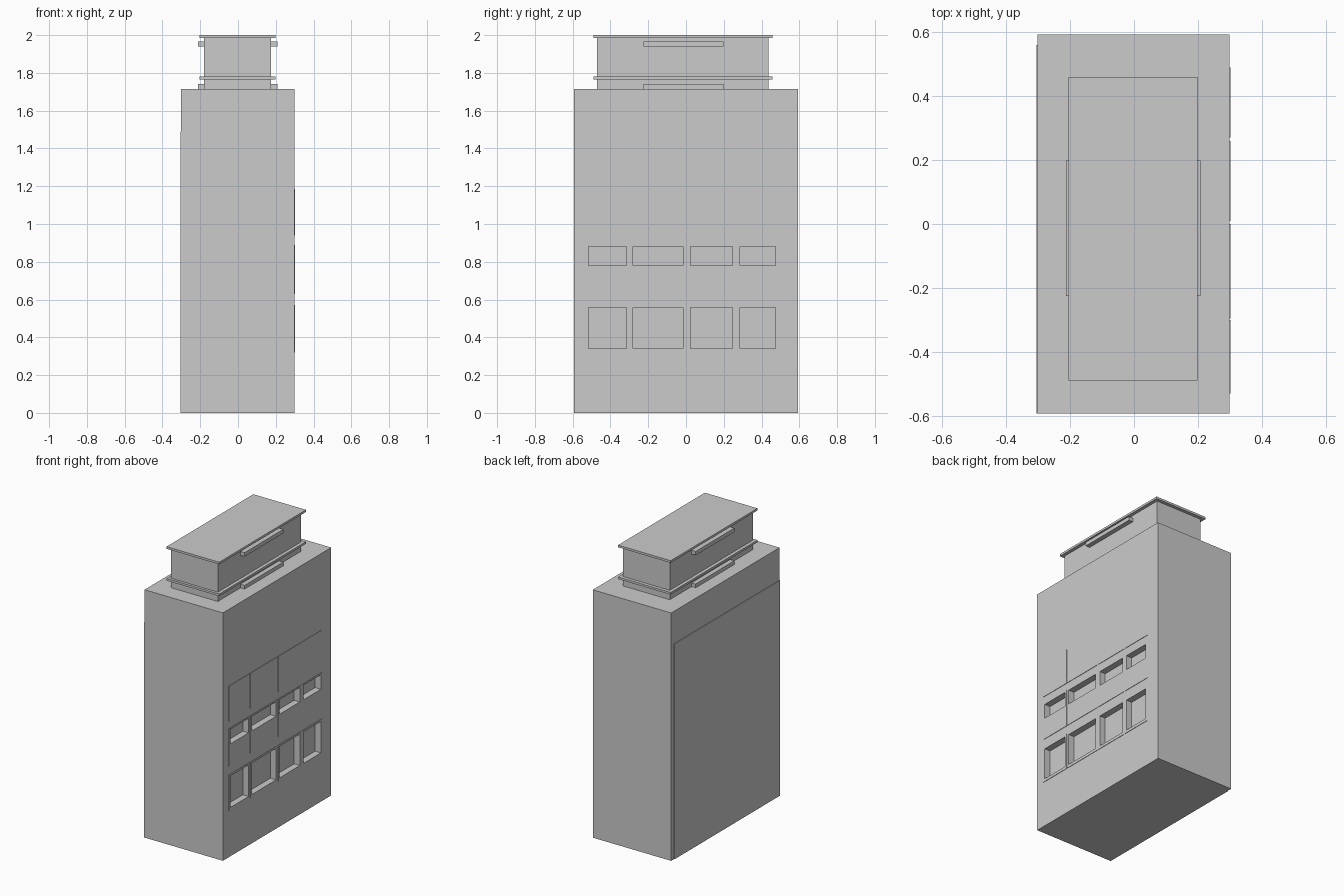
import bpy, bmesh

if "Cube" in bpy.data.objects:
    bpy.data.objects.remove(bpy.data.objects["Cube"])

COLUMNS = [(-0.515, -0.315), (-0.28, -0.015), (0.025, 0.245), (0.285, 0.475)]


def boxes(name, spans):
    """One object made of axis-aligned boxes given as (x, y, z) min/max pairs."""
    bm = bmesh.new()
    for span in spans:
        cube = bmesh.ops.create_cube(bm, size=1)
        for v in cube["verts"]:
            for i, (lo, hi) in enumerate(span):
                v.co[i] = lo if v.co[i] < 0 else hi
    mesh = bpy.data.meshes.new(name)
    bm.to_mesh(mesh)
    bm.free()
    obj = bpy.data.objects.new(name, mesh)
    bpy.context.collection.objects.link(obj)
    return obj


# Main tower block
body = boxes("tower_body", [((-0.301, 0.299), (-0.592, 0.592), (0, 1.715))])

# Thin cladding sheet on the left wall
boxes("left_cladding", [((-0.305, -0.301), (-0.592, 0.56), (0, 1.49))])

# Barely raised facade panels on the right wall, one per window bay
panels = boxes("facade_panels", [
    ((0.299, 0.302), (y0 - 0.015, y1 + 0.015), z)
    for y0, y1 in COLUMNS
    for z in ((0.32, 0.57), (0.63, 0.89), (0.94, 1.185))])

# Window recesses cut through the panels into the wall
cutter = boxes("window_cutter", [
    ((0.258, 0.35), y, z)
    for y in COLUMNS for z in ((0.34, 0.557), (0.78, 0.88))])
cutter.hide_render = True
cutter.hide_viewport = True
for obj in (body, panels):
    mod = obj.modifiers.new("windows", 'BOOLEAN')
    mod.operation = 'DIFFERENCE'
    mod.solver = 'EXACT'
    mod.object = cutter

# Rooftop penthouse
boxes("penthouse", [((-0.181, 0.176), (-0.472, 0.436), (1.715, 1.985))])

# Overhanging ledge and flat roof
for name, z in (("penthouse_ledge", (1.765, 1.78)), ("penthouse_roof", (1.985, 2.0))):
    boxes(name, [((-0.204, 0.199), (-0.49, 0.459), z)])

# Side bars at the top and foot of the penthouse
for name, z in (("upper_side_bars", (1.94, 1.967)), ("lower_side_bars", (1.715, 1.741))):
    boxes(name, [(x, (-0.225, 0.198), z) for x in ((-0.213, -0.181), (0.176, 0.208))])
